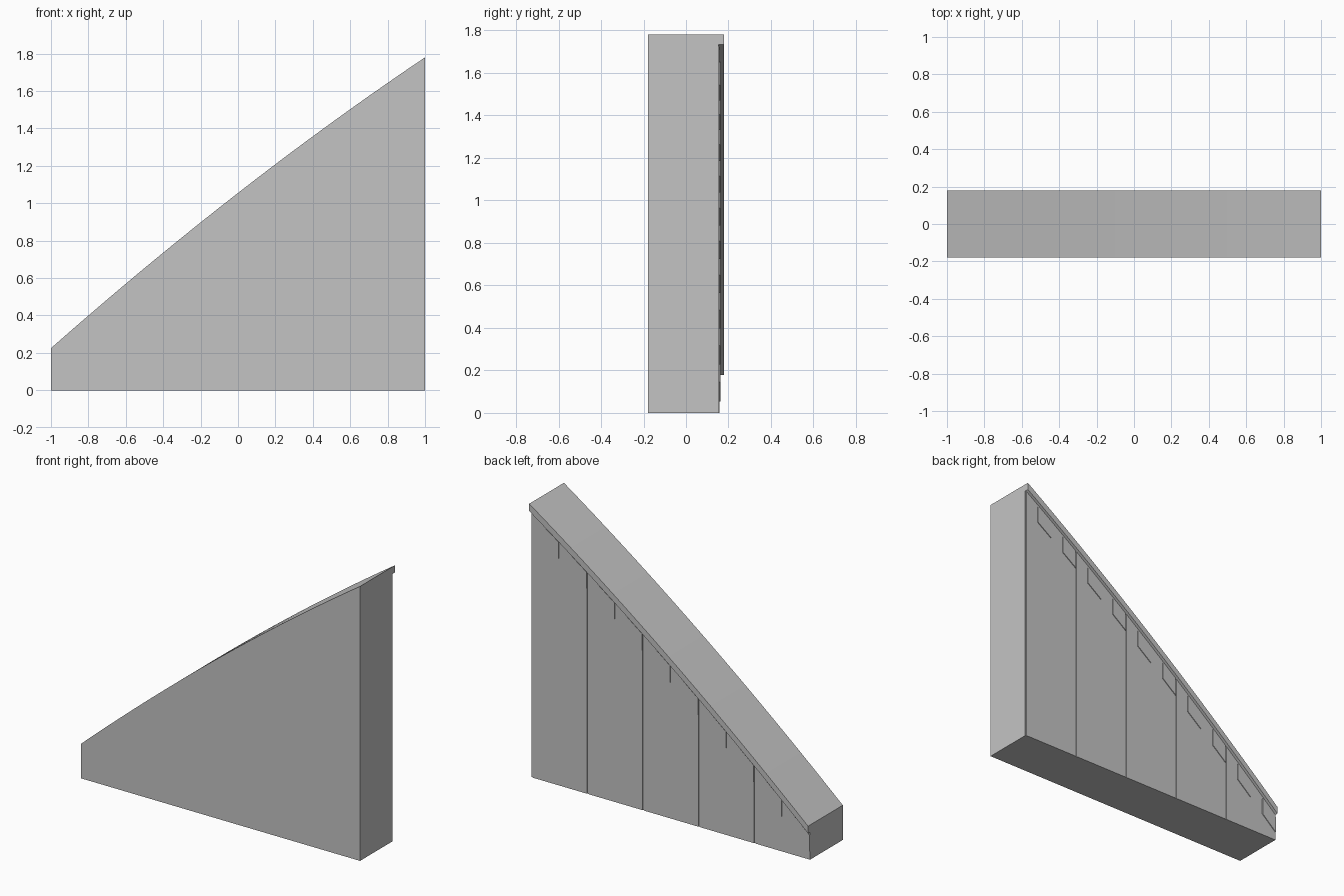
import bpy, bmesh

if "Cube" in bpy.data.objects:
    bpy.data.objects.remove(bpy.data.objects["Cube"])

stone = bpy.data.materials.new("grey_stone")
stone.diffuse_color = (0.55, 0.55, 0.55, 1)
stone.use_nodes = True
stone.node_tree.nodes["Principled BSDF"].inputs["Base Color"].default_value = stone.diffuse_color


def crest(x):
    """Height of the gently curved rake at x."""
    return 1.055 + 0.7775 * x - 0.0525 * x * x


def slab(name, x0, x1, y0, y1, top, bottom, steps):
    """Plate between two height functions, extruded from y0 to y1."""
    xs = [x0 + (x1 - x0) * i / steps for i in range(steps + 1)]
    outline = [(x, bottom(x)) for x in xs] + [(x, top(x)) for x in reversed(xs)]
    bm = bmesh.new()
    near = [bm.verts.new((x, y0, z)) for x, z in outline]
    far = [bm.verts.new((x, y1, z)) for x, z in outline]
    n = len(outline)
    m = steps
    for i in range(n):
        j = (i + 1) % n
        bm.faces.new((near[i], near[j], far[j], far[i]))
    for i in range(m):
        for ring in (near, far):
            bm.faces.new((ring[i], ring[i + 1], ring[n - 2 - i], ring[n - 1 - i]))
    bmesh.ops.recalc_face_normals(bm, faces=bm.faces)
    mesh = bpy.data.meshes.new(name)
    bm.to_mesh(mesh)
    bm.free()
    mesh.materials.append(stone)
    obj = bpy.data.objects.new(name, mesh)
    bpy.context.collection.objects.link(obj)
    return obj


def ground(x):
    return 0.0


def under_coping(x):
    return crest(x) - 0.047


# Solid wall core below the coping
slab("wall_core", -1, 1, -0.178, 0.153, under_coping, ground, 20)

# Coping that overhangs the back face
slab("coping", -1, 1, -0.178, 0.178, crest, under_coping, 20)

# Back panels separated by narrow vertical joints
for i in range(5):
    x = -1 + 0.4 * i
    slab(f"back_panel_{i + 1}", x, x + 0.392, 0.153, 0.158, under_coping, ground, 4)

# Row of small raised blocks following the slope
for i in range(10):
    x = -1 + 0.2 * i
    slab(f"dentil_{i + 1}", x, x + 0.105, 0.153, 0.163,
         lambda t: crest(t) - 0.065, lambda t: crest(t) - 0.172, 1)
